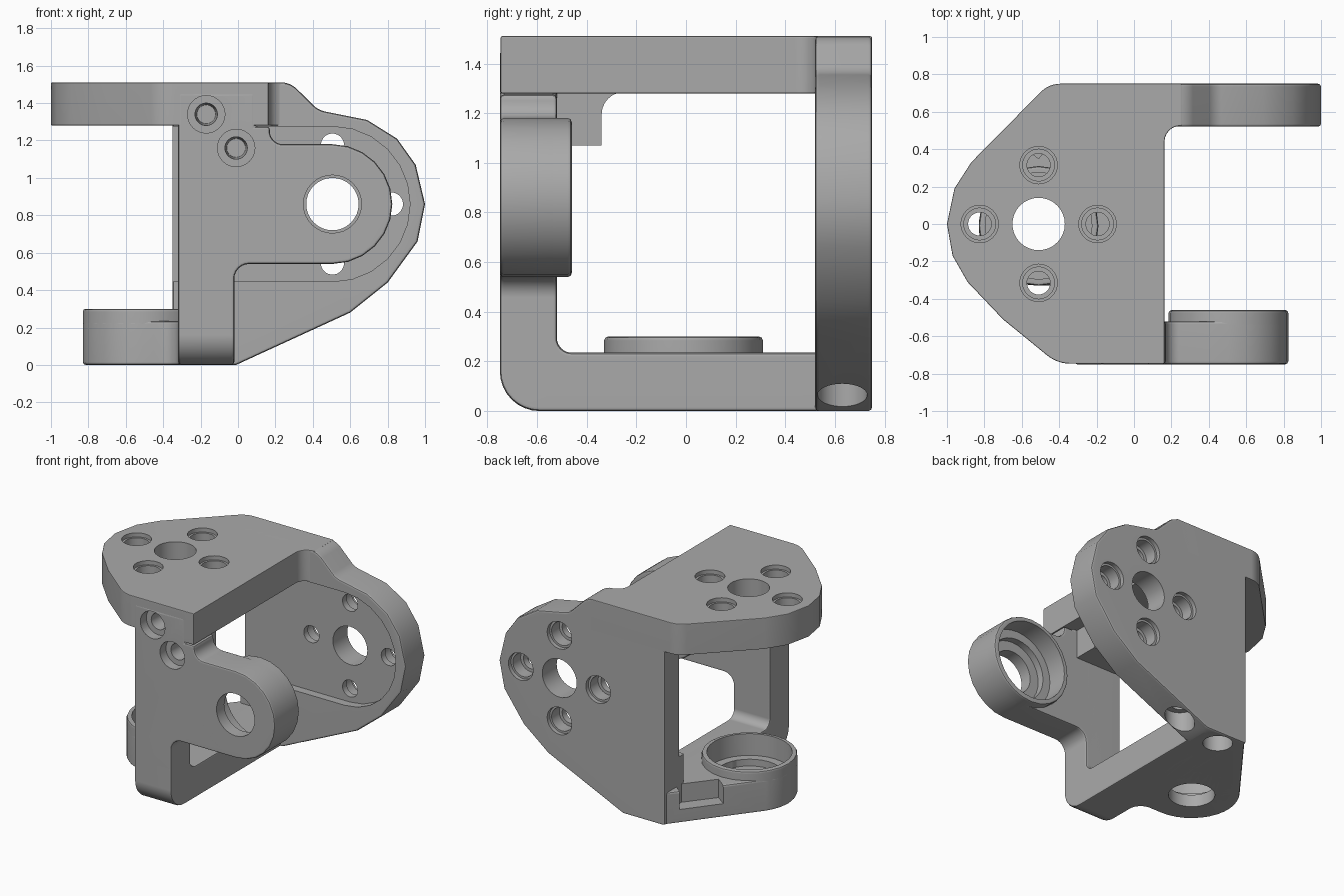
import bpy, bmesh, math
from mathutils import Vector

cube = bpy.data.objects.get("Cube")
if cube:
    bpy.data.objects.remove(cube)

metal = bpy.data.materials.new("plain_grey")
metal.use_nodes = True
GREY = (0.4, 0.4, 0.4, 1)
metal.diffuse_color = GREY
metal.node_tree.nodes["Principled BSDF"].inputs["Base Color"].default_value = GREY

MAP = {"x": lambda u, v, w: (w, u, v),
       "y": lambda u, v, w: (u, w, v),
       "z": lambda u, v, w: (u, v, w)}


def rounded(corners, steps=6):
    """Outline from corners (u, v) or (u, v, radius)."""
    out = []
    n = len(corners)
    for i, c in enumerate(corners):
        p = Vector(c[:2])
        if len(c) == 2:
            out.append(p)
            continue
        a = (Vector(corners[i - 1][:2]) - p).normalized()
        b = (Vector(corners[(i + 1) % n][:2]) - p).normalized()
        half = a.angle(b) / 2
        centre = p + (a + b).normalized() * c[2] / math.sin(half)
        start = p + a * c[2] / math.tan(half) - centre
        end = p + b * c[2] / math.tan(half) - centre
        sweep = start.angle_signed(end)
        for k in range(steps + 1):
            t = -sweep * k / steps
            out.append(centre + Vector((start.x * math.cos(t) - start.y * math.sin(t),
                                        start.x * math.sin(t) + start.y * math.cos(t))))
    return out


def arc(cu, cv, r, a0, a1, steps=12):
    angles = [math.radians(a0 + (a1 - a0) * k / steps) for k in range(steps + 1)]
    return [(cu + r * math.cos(a), cv + r * math.sin(a)) for a in angles]


def loft(name, axis, sections):
    """Closed solid through sections, each an outline and its depth."""
    bm = bmesh.new()
    rings = [[bm.verts.new(MAP[axis](p[0], p[1], w)) for p in outline]
             for outline, w in sections]
    bm.faces.new(rings[0])
    bm.faces.new(rings[-1])
    count = len(rings[0])
    for low, high in zip(rings, rings[1:]):
        for i in range(count):
            j = (i + 1) % count
            bm.faces.new((low[i], low[j], high[j], high[i]))
    bmesh.ops.recalc_face_normals(bm, faces=bm.faces)
    mesh = bpy.data.meshes.new(name)
    bm.to_mesh(mesh)
    bm.free()
    mesh.materials.append(metal)
    obj = bpy.data.objects.new(name, mesh)
    bpy.context.collection.objects.link(obj)
    return obj


def prism(name, outline, axis, lo, hi):
    return loft(name, axis, [(outline, lo), (outline, hi)])


def drill(axis, cu, cv, steps):
    """Stepped round cutter from (radius, depth) pairs."""
    return loft("cutter", axis, [(arc(cu, cv, r, 0, 348.75, 31), w) for r, w in steps])


def finish(obj, cutters, bevel=0.016):
    """Soften the edges, cut the holes and shade."""
    if bevel:
        mod = obj.modifiers.new("soft_edges", "BEVEL")
        mod.width, mod.segments = bevel, 2
        mod.limit_method, mod.angle_limit = "ANGLE", math.radians(50)
    for cutter in cutters:
        mod = obj.modifiers.new("cut", "BOOLEAN")
        mod.operation, mod.solver, mod.object = "DIFFERENCE", "EXACT", cutter
    graph = bpy.context.evaluated_depsgraph_get()
    mesh = bpy.data.meshes.new_from_object(obj.evaluated_get(graph))
    obj.modifiers.clear()
    obj.data = mesh
    bpy.ops.object.select_all(action="DESELECT")
    obj.select_set(True)
    bpy.context.view_layer.objects.active = obj
    bpy.ops.object.shade_smooth_by_angle(angle=math.radians(32))
    mod = obj.modifiers.new("flat_faces", "WEIGHTED_NORMAL")
    mod.keep_sharp = True


def motor_holes(axis, cu, cv, inner, outer):
    """Centre bore and four counterbored screw holes."""
    cuts = [drill(axis, cu, cv, [(0.14, inner - 0.1), (0.14, outer + 0.1)])]
    for k in range(4):
        u = cu + 0.315 * math.cos(k * math.pi / 2)
        v = cv + 0.315 * math.sin(k * math.pi / 2)
        cuts.append(drill(axis, u, v, [
            (0.062, inner - 0.1), (0.062, outer - 0.12), (0.085, outer - 0.12),
            (0.085, outer - 0.03), (0.1, outer - 0.03), (0.1, outer + 0.1)]))
    return cuts


def cup_seat(axis, cu, cv, outer, inner):
    """Stepped bearing seat opening inwards."""
    return drill(axis, cu, cv, [
        (0.155, outer - 0.1), (0.155, outer + 0.09), (0.225, outer + 0.09),
        (0.225, outer + 0.14), (0.285, outer + 0.14), (0.285, inner + 0.1)])


# Shared hole cutters
top_cuts = motor_holes("z", -0.51, 0, 1.28, 1.51)
back_cuts = motor_holes("y", 0.505, 0.86, 0.52, 0.75)
front_seat = cup_seat("y", 0.505, 0.86, -0.75, -0.46)
lower_seat = cup_seat("z", -0.51, -0.01, 0, 0.3)
front_screws = [drill("y", u, v, [(0.1, -0.9), (0.1, -0.68), (0.06, -0.68), (0.05, -0.48)])
                for u, v in ((-0.17, 1.34), (-0.01, 1.16))]
lower_screws = [drill("z", u, 0.63, [(0.1, -0.1), (0.1, 0.17), (0.055, 0.17), (0.055, 0.36)])
                for u in (-0.2, 0.13)]

# Seat for the motor flange
back_seat = prism("cutter", [(-0.5, 0.445)] + arc(0.505, 0.86, 0.415, -90, 90)
                  + [(-0.5, 1.275)], "y", 0.4, 0.582)

# Top plate, with a fillet running into the back plate
top_plate = prism("top_plate", rounded([
    (0.163, -0.747), (-0.41, -0.747, 0.2), (-0.7, -0.51), (-0.89, -0.31), (-0.97, -0.17),
    (-1, 0), (-0.96, 0.19), (-0.87, 0.33), (-0.455, 0.75, 0.15), (0.255, 0.75),
    (0.255, 0.525), (0.163, 0.525, 0.085)]), "z", 1.28, 1.51)
finish(top_plate, top_cuts + front_screws)

# Back plate
back_plate = prism("back_plate", rounded([
    (-0.35, 0), (-0.01, 0), (0.6, 0.28), (0.8, 0.44), (0.96, 0.66), (1, 0.86), (0.95, 1.07),
    (0.85, 1.21), (0.69, 1.31), (0.43, 1.362, 0.12), (0.28, 1.51, 0.12), (-0.35, 1.51)]),
    "y", 0.52, 0.75)
finish(back_plate, back_cuts + lower_screws + [back_seat])

# L-shaped upright and base in one bent bar
arm_frame = prism("arm_frame", rounded([
    (-0.75, 0, 0.16), (0.7, 0), (0.7, 0.235), (-0.52, 0.235, 0.06), (-0.52, 1.27),
    (-0.75, 1.27)], 8), "x", -0.32, -0.02)
finish(arm_frame, front_screws + lower_screws + [lower_seat])

# Front arm with its bearing cup
front_arm = prism("front_arm", rounded(
    [(-0.32, 0.3), (-0.02, 0.3), (-0.02, 0.54, 0.08), (0.3, 0.54)])
    + arc(0.505, 0.86, 0.32, -90, 90)
    + rounded([(0.4, 1.18), (0.17, 1.18, 0.07), (0.17, 1.275), (0.09, 1.275),
               (0.09, 1.455), (-0.32, 1.455)]), "y", -0.75, -0.52)
finish(front_arm, front_screws + [front_seat])
front_cup = prism("front_cup", arc(0.505, 0.86, 0.32, 0, 345, 23), "y", -0.75, -0.46)
finish(front_cup, [front_seat])

# Lower arm with its bearing cup and side notch
notch = prism("cutter", [(-0.32, 0.59), (-0.51, 0.35), (-0.75, 0.53), (-0.56, 0.77)],
              "z", 0.1, 0.5)
lower_arm = prism("lower_arm", [(-0.1, 0.74), (-0.34, 0.74)]
                  + arc(-0.51, -0.01, 0.32, 145, 270)
                  + rounded([(-0.45, -0.33), (-0.32, -0.33, 0.09), (-0.32, -0.6),
                             (-0.1, -0.6)]), "z", 0, 0.235)
finish(lower_arm, lower_screws + [lower_seat, notch])
lower_cup = prism("lower_cup", arc(-0.51, -0.01, 0.32, 0, 345, 23), "z", 0, 0.3)
finish(lower_cup, [lower_seat])

# Screw block hanging under the top plate behind the front arm
screw_block = prism("screw_block", rounded([
    (-0.6, 1.07), (-0.34, 1.07), (-0.34, 1.285, 0.09), (-0.2, 1.285), (-0.2, 1.32),
    (-0.6, 1.32)]), "x", -0.31, 0.06)
finish(screw_block, front_screws, 0)

# Remove the cutters
for obj in [o for o in bpy.data.objects if o.name.startswith("cutter")]:
    bpy.data.objects.remove(obj)
